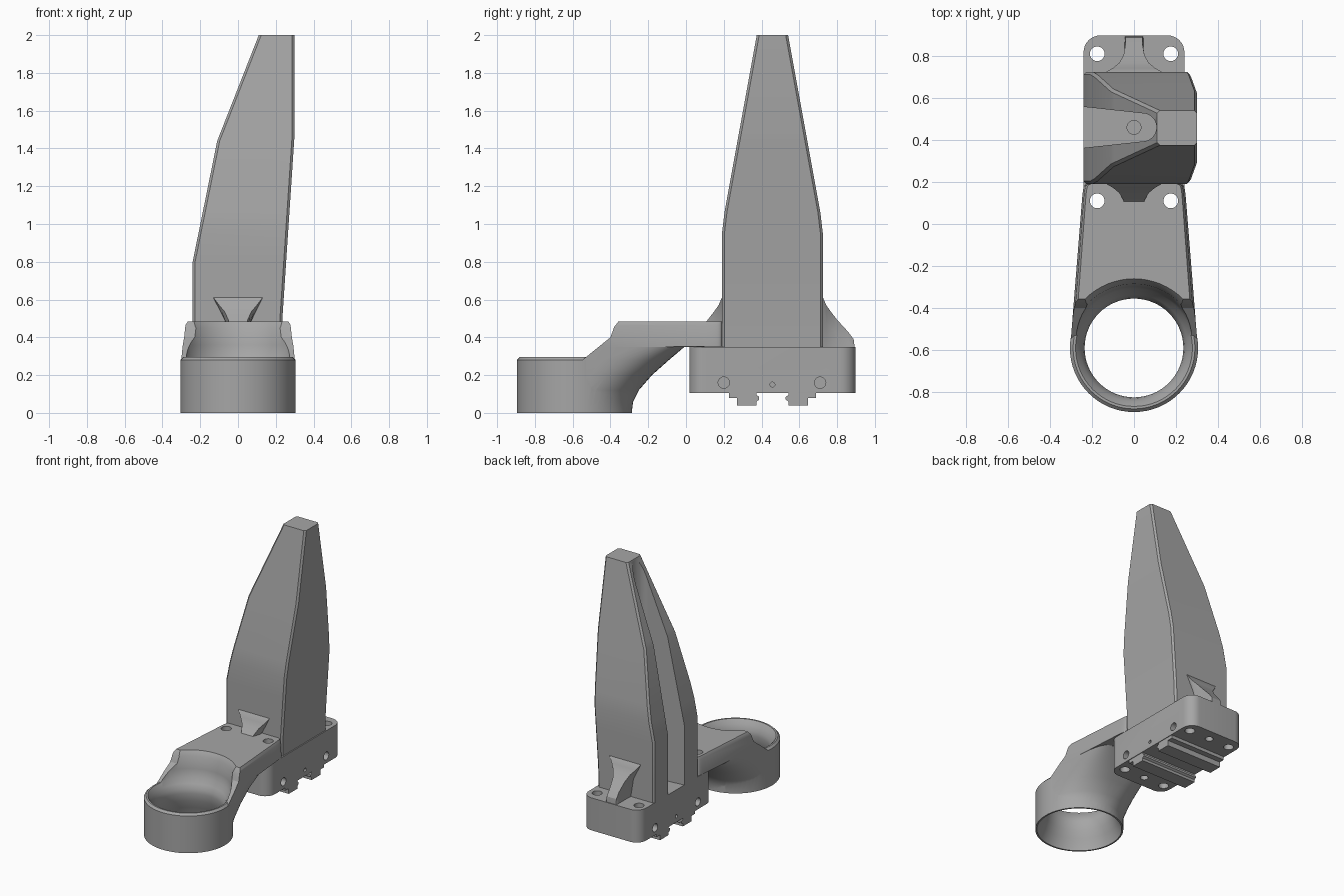
import bpy, bmesh
from math import sin, cos, pi

cube = bpy.data.objects.get("Cube")
if cube:
    bpy.data.objects.remove(cube)

grey = bpy.data.materials.new("plain grey")
grey.use_nodes = True
colour = (0.38, 0.38, 0.38, 1)
grey.diffuse_color = colour
grey.node_tree.nodes["Principled BSDF"].inputs["Base Color"].default_value = colour

MID_Y = 0.4575      # symmetry plane of the tower and base


def loft(name, rings):
    """Skin a solid through closed rings that share a point count."""
    bm = bmesh.new()
    rows = [[bm.verts.new(p) for p in ring] for ring in rings]
    n = len(rows[0])
    for a, b in zip(rows, rows[1:]):
        for i in range(n):
            j = (i + 1) % n
            bm.faces.new((a[i], a[j], b[j], b[i]))
    bm.faces.new(rows[0])
    bm.faces.new(rows[-1])
    bmesh.ops.recalc_face_normals(bm, faces=bm.faces)
    me = bpy.data.meshes.new(name)
    bm.to_mesh(me)
    bm.free()
    me.materials.append(grey)
    ob = bpy.data.objects.new(name, me)
    bpy.context.collection.objects.link(ob)
    return ob


def circle(r, z, x=0, y=0, n=64):
    return [(x + r * cos(2 * pi * i / n), y + r * sin(2 * pi * i / n), z) for i in range(n)]


def prism_x(name, profile, x0, x1):
    return loft(name, [[(x, y, z) for y, z in profile] for x in (x0, x1)])


def combine(ob, other, operation="DIFFERENCE"):
    """Boolean the second solid into the first and drop the second."""
    mod = ob.modifiers.new("combine", "BOOLEAN")
    mod.operation, mod.solver, mod.object = operation, "EXACT", other
    bpy.context.view_layer.update()
    graph = bpy.context.evaluated_depsgraph_get()
    mesh = bpy.data.meshes.new_from_object(ob.evaluated_get(graph))
    ob.modifiers.clear()
    ob.data = mesh
    bpy.data.objects.remove(other)


def drill(ob, x, y, r, z0=-0.1, z1=0.7):
    combine(ob, loft("drill", [circle(r, z0, x, y, 32), circle(r, z1, x, y, 32)]))


def at(points, z):
    """Piecewise linear value at height z."""
    for (za, va), (zb, vb) in zip(points, points[1:]):
        if z <= zb:
            return va + (vb - va) * (z - za) / (zb - za)
    return points[-1][1]


# Tower: chamfered rectangular sections
left = [(0.3, -0.24), (0.8, -0.24), (1.44, -0.11), (2, 0.11)]
right = [(0.3, 0.23), (0.5, 0.235), (1.48, 0.3), (2, 0.3)]
half = [(0.3, 0.267), (0.95, 0.267), (1.06, 0.254), (2, 0.083)]
sections = []
for z in (0.33, 0.5, 0.8, 0.95, 1.06, 1.44, 1.48, 2):
    a, b, h, c = at(left, z), at(right, z), at(half, z), 0.013
    corners = [(a + c, -h), (b - c, -h), (b, c - h), (b, h - c),
               (b - c, h), (a + c, h), (a, h - c), (a, c - h)]
    sections.append([(x, MID_Y + y, z) for x, y in corners])
tower = loft("tower", sections)

# Upright channel in the tower's side
channel = [(-0.4, 0.575), (-0.4, 0.345)]
channel += [(0.04 + 0.067 * cos(t), 0.46 + 0.067 * sin(t))
            for t in [-pi / 2 + pi * i / 16 for i in range(17)]]
combine(tower, loft("channel", [[(x, y, z) for x, y in channel] for z in (0.34, 2.1)]))


# Base block with rounded corners
def rounded(z, hx, hy, r):
    ring = []
    for k, (sx, sy) in enumerate(((1, 1), (-1, 1), (-1, -1), (1, -1))):
        for i in range(9):
            t = (k + i / 8) * pi / 2
            ring.append((sx * (hx - r) + r * cos(t), MID_Y + sy * (hy - r) + r * sin(t), z))
    return ring


base = loft("base_block", [rounded(z, 0.24, 0.44, 0.08) for z in (0.105, 0.35)])
for y in (0.11, 0.81):
    for x in (-0.175, 0.175):
        drill(base, x, y, 0.035)
    drill(base, 0, y, 0.028, 0, 0.16)
drill(base, 0, 0.46, 0.033, 0.28, 0.5)

# Shallow screw holes on both sides of the base
for y, z, r in ((0.2, 0.16, 0.03), (0.71, 0.16, 0.03), (MID_Y, 0.15, 0.013)):
    for side in (-1, 1):
        ring = [(y + r * cos(pi * i / 12), z + r * sin(pi * i / 12)) for i in range(24)]
        combine(base, prism_x("side_hole", ring, side * 0.19, side * 0.3))

# Clamp rails under the base
rail = [(-0.23, 0.11), (-0.23, 0.08), (-0.188, 0.08), (-0.188, 0.04), (-0.085, 0.04),
        (-0.085, 0.06), (-0.07, 0.07), (-0.07, 0.085), (-0.085, 0.095), (-0.085, 0.11)]
for name, s in (("front_clamp_rail", 1), ("back_clamp_rail", -1)):
    prism_x(name, [(MID_Y + s * y, z) for y, z in rail], -0.235, 0.235)

# Flared gussets in front of and behind the tower
gusset = [(0.23, 0.65, 0.15), (0.268, 0.61, 0.13), (0.285, 0.57, 0.1), (0.31, 0.535, 0.07),
          (0.345, 0.49, 0.05), (0.4, 0.43, 0.04), (0.43, 0.39, 0.04), (0.435, 0.35, 0.04)]
for name, s in (("front_gusset", -1), ("back_gusset", 1)):
    rings = []
    for d, top, w in gusset:
        y = MID_Y + s * d
        low = 0.34 + (top - 0.34) * 0.55
        rings.append([(-w, y, top), (w, y, top), (0.3 * w + 0.03, y, low), (0.045, y, 0.34),
                      (-0.045, y, 0.34), (-0.3 * w - 0.03, y, low)])
    loft(name, rings)

# Arm: half ellipses growing into a flat plate
RING_Y = -0.59


def arm_ring(z, back, power, shrink=1.0):
    ring = []
    for i in range(33):
        t = pi * i / 32
        y = RING_Y + (back - RING_Y) * max(sin(t), 0) ** power
        c = cos(t) if i != 16 else 0.0
        width = (0.304 - 0.08 * (y - RING_Y)) * shrink
        ring.append((width * (1 if c > 0 else -1) * abs(c) ** power, y, z))
    return ring


arm = loft("ring_arm", [arm_ring(*a) for a in (
    (0.002, -0.287, 1), (0.06, -0.28, 1), (0.12, -0.25, 0.9), (0.2, -0.18, 0.7),
    (0.28, -0.09, 0.5), (0.348, -0.01, 0.25), (0.352, 0.19, 0.05),
    (0.465, 0.19, 0.05, 0.97), (0.485, 0.19, 0.05, 0.93))])
slope = [(-1, 0.27), (-0.56, 0.27), (-0.53, 0.295), (-0.4, 0.4), (-0.38, 0.455),
         (-0.355, 0.488), (-0.355, 0.6), (-1, 0.6)]
combine(arm, prism_x("slope", slope, -0.5, 0.5))

# Ring joined to the arm, then a flared bore through both
ring = loft("ring", [circle(r, z, 0, RING_Y) for r, z in
                     ((0.305, 0), (0.305, 0.28), (0.29, 0.295))])
combine(arm, ring, "UNION")
bore = ((0.297, -0.02), (0.29, 0.02), (0.265, 0.08), (0.245, 0.14), (0.235, 0.2),
        (0.24, 0.23), (0.255, 0.265), (0.282, 0.3), (0.292, 0.36), (0.305, 0.45), (0.34, 0.5))
combine(arm, loft("bore", [circle(r, z, 0, RING_Y) for r, z in bore]))
for x in (-0.175, 0.175):
    drill(arm, x, 0.11, 0.035)

# Smooth the curved surfaces, keep edges crisp
bpy.ops.object.select_all(action="DESELECT")
for ob in bpy.context.collection.objects:
    if ob.type == "MESH" and grey.name in ob.data.materials:
        ob.select_set(True)
        bpy.context.view_layer.objects.active = ob
bpy.ops.object.shade_smooth_by_angle(angle=0.5)
